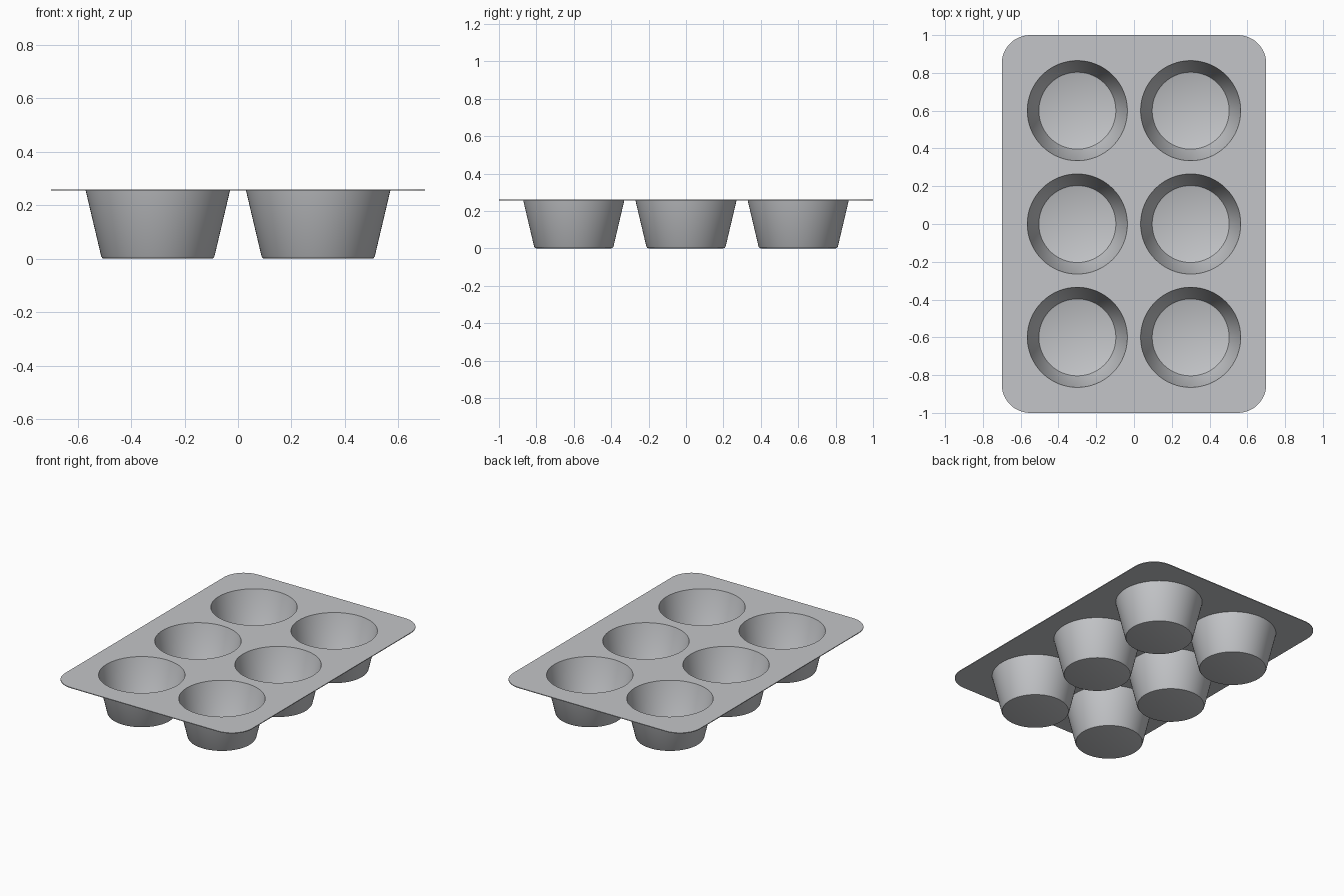
import bpy
import bmesh
from math import cos, sin, pi, radians

default = bpy.data.objects.get("Cube")
if default:
    bpy.data.objects.remove(default, do_unlink=True)

TOP = 0.26
THICK = 0.005
SEGMENTS = 64
CENTRES = [(x, y) for x in (-0.3, 0.3) for y in (-0.6, 0.0, 0.6)]

metal = bpy.data.materials.new("brushed_grey_metal")
metal.use_nodes = True
colour = (0.55, 0.56, 0.58, 1)
metal.diffuse_color = colour
metal.node_tree.nodes["Principled BSDF"].inputs["Base Color"].default_value = colour


def arc(cx, cy, r, start, sweep, steps):
    return [(cx + r * cos(start + sweep * i / steps),
             cy + r * sin(start + sweep * i / steps)) for i in range(steps + 1)]


def finish(obj):
    bpy.ops.object.select_all(action="DESELECT")
    obj.select_set(True)
    bpy.context.view_layer.objects.active = obj
    bpy.ops.object.shade_smooth_by_angle(angle=radians(30))


# Rounded sheet with six round openings
def make_tray(half_x, half_y, corner, hole):
    curve = bpy.data.curves.new("tray_outline", "CURVE")
    curve.dimensions = "2D"
    curve.fill_mode = "BOTH"
    curve.extrude = THICK / 2
    outline = []
    for i, (sx, sy) in enumerate([(1, 1), (-1, 1), (-1, -1), (1, -1)]):
        outline += arc(sx * (half_x - corner), sy * (half_y - corner),
                       corner, i * pi / 2, pi / 2, 12)
    loops = [outline]
    loops += [arc(x, y, hole, 0, 2 * pi, SEGMENTS)[:-1] for x, y in CENTRES]
    for points in loops:
        spline = curve.splines.new("POLY")
        spline.points.add(len(points) - 1)
        for p, (x, y) in zip(spline.points, points):
            p.co = (x, y, 0, 1)
        spline.use_cyclic_u = True
    temp = bpy.data.objects.new("tray_outline", curve)
    bpy.context.collection.objects.link(temp)
    graph = bpy.context.evaluated_depsgraph_get()
    mesh = bpy.data.meshes.new_from_object(temp.evaluated_get(graph))
    bpy.data.objects.remove(temp, do_unlink=True)
    bm = bmesh.new()
    bm.from_mesh(mesh)
    bmesh.ops.remove_doubles(bm, verts=bm.verts, dist=0.0001)
    bmesh.ops.translate(bm, verts=bm.verts, vec=(0, 0, TOP - THICK / 2))
    bmesh.ops.recalc_face_normals(bm, faces=bm.faces)
    bm.to_mesh(mesh)
    bm.free()
    mesh.materials.clear()
    mesh.materials.append(metal)
    tray = bpy.data.objects.new("tray_sheet", mesh)
    bpy.context.collection.objects.link(tray)
    finish(tray)


# Thin tapered cup spun from its wall section
def make_cup_mesh():
    inside = [(0.268, TOP), (0.265, TOP), (0.207, 0.013), (0.204, 0.008), (0.198, THICK)]
    outside = [(0.2, 0), (0.207, 0.002), (0.212, 0.009), (0.27, TOP - THICK)]
    profile = [(0, THICK)] + inside[::-1] + outside[::-1] + [(0, 0)]
    bm = bmesh.new()
    verts = [bm.verts.new((r, 0, z)) for r, z in profile]
    edges = [bm.edges.new(pair) for pair in zip(verts, verts[1:])]
    bmesh.ops.spin(bm, geom=verts + edges, cent=(0, 0, 0), axis=(0, 0, 1),
                   angle=2 * pi, steps=SEGMENTS)
    bmesh.ops.remove_doubles(bm, verts=bm.verts, dist=0.0001)
    bmesh.ops.recalc_face_normals(bm, faces=bm.faces)
    mesh = bpy.data.meshes.new("cup")
    bm.to_mesh(mesh)
    bm.free()
    mesh.materials.append(metal)
    return mesh


make_tray(0.7, 1.0, 0.15, 0.268)
cup_mesh = make_cup_mesh()
for x, y in CENTRES:
    side = "left" if x > 0 else "right"
    row = "front" if y < 0 else "back" if y > 0 else "middle"
    cup = bpy.data.objects.new(f"{row}_{side}_cup", cup_mesh)
    cup.location = (x, y, 0)
    bpy.context.collection.objects.link(cup)
    finish(cup)
